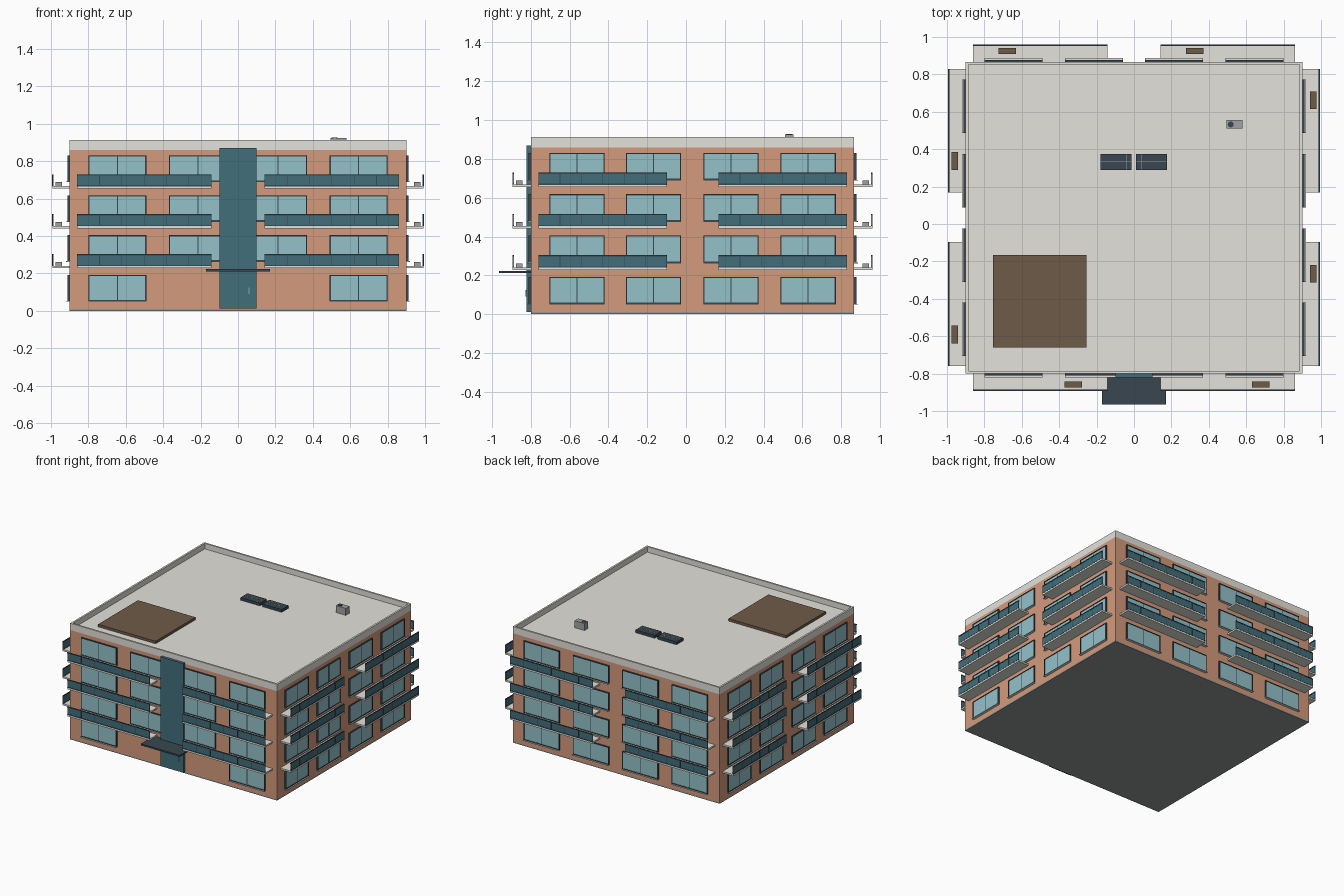
import bpy, bmesh, math
from mathutils import Matrix

if "Cube" in bpy.data.objects:
    bpy.data.objects.remove(bpy.data.objects["Cube"])

def mat(name, r, g, b):
    lin = [((c / 255 + 0.055) / 1.055) ** 2.4 for c in (r, g, b)]
    m = bpy.data.materials.new(name)
    m.diffuse_color = (*lin, 1)
    m.use_nodes = True
    m.node_tree.nodes["Principled BSDF"].inputs["Base Color"].default_value = m.diffuse_color
    return m

BRICK = mat("brick", 212, 155, 125)
CREAM = mat("cream render", 228, 226, 219)
GLASS = mat("pale glass", 148, 194, 202)
TEAL = mat("teal panel", 66, 110, 122)
DARK = mat("dark metal", 56, 70, 80)
BROWN = mat("brown deck", 110, 91, 72)
GREY = mat("grey metal", 160, 164, 166)
BASE = mat("footing grey", 146, 152, 150)

def boxes(name, material, items, M=Matrix()):
    """One object from boxes given as (x0, x1, y0, y1, z0, z1)."""
    bm = bmesh.new()
    for x0, x1, y0, y1, z0, z1 in items:
        T = Matrix.Translation(((x0 + x1) / 2, (y0 + y1) / 2, (z0 + z1) / 2))
        S = Matrix.Diagonal((x1 - x0, y1 - y0, z1 - z0, 1))
        bmesh.ops.create_cube(bm, size=1, matrix=M @ T @ S)
    me = bpy.data.meshes.new(name)
    bm.to_mesh(me)
    bm.free()
    me.materials.append(material)
    ob = bpy.data.objects.new(name, me)
    bpy.context.collection.objects.link(ob)
    return ob

X, Y0, Y1 = 0.90, -0.80, 0.867
CY = (Y0 + Y1) / 2
STEP = 0.213

# main block, footing, roof slab and parapet
boxes("footing", BASE, [(-X, X, Y0, Y1, 0, 0.01)])
boxes("brick_walls", BRICK, [(-X, X, Y0, Y1, 0.01, 0.86)])
boxes("roof_slab", CREAM, [(-X, X, Y0, Y1, 0.86, 0.87)])
t = 0.014
boxes("parapet", CREAM, [(-X, X, Y0, Y0 + t, 0.87, 0.913), (-X, X, Y1 - t, Y1, 0.87, 0.913),
                         (-X, -X + t, Y0 + t, Y1 - t, 0.87, 0.913), (X - t, X, Y0 + t, Y1 - t, 0.87, 0.913)])

def side(name, angle, dist, win_u, win_w, balconies, skip_ground=()):
    """One facade: local x runs to the viewer's right, local -y points outward."""
    M = Matrix.Translation((0, CY, 0)) @ Matrix.Rotation(angle, 4, 'Z') @ Matrix.Translation((0, -dist, 0))
    glass, frame, sill = [], [], []
    f = 0.006
    for k in range(4):
        z0, z1 = 0.053 + k * STEP, 0.192 + k * STEP
        for i, u in enumerate(win_u):
            if k == 0 and i in skip_ground:
                continue
            a, b = u - win_w / 2, u + win_w / 2
            glass.append((a + f, b - f, -0.008, 0.002, z0 + f, z1 - f))
            frame += [(a, a + f, -0.011, 0.002, z0, z1), (b - f, b, -0.011, 0.002, z0, z1),
                      (a + f, b - f, -0.011, 0.002, z0, z0 + f), (a + f, b - f, -0.011, 0.002, z1 - f, z1),
                      (u - 0.0025, u + 0.0025, -0.0095, 0.002, z0 + f, z1 - f)]
            sill.append((a, b, -0.02, 0.002, z0 - 0.004, z0))
    boxes(name + "_window_glass", GLASS, glass, M)
    boxes(name + "_window_frames", DARK, frame, M)
    boxes(name + "_window_sills", CREAM, sill, M)
    slab, panel, rail, post, pot, soil = [], [], [], [], [], []
    D = 0.093
    for k in range(3):
        z = 0.228 + k * STEP
        for a, b in balconies:
            slab.append((a, b, -D, 0.002, z, z + 0.013))
            panel.append((a + 0.002, b - 0.002, -D + 0.001, -D + 0.005, z + 0.016, z + 0.071))
            rail += [(a, b, -D - 0.001, -D + 0.007, z + 0.069, z + 0.076),
                     (a, b, -D - 0.001, -D + 0.006, z + 0.012, z + 0.018)]
            n = 6
            for j in range(1, n):
                p = a + (b - a) * j / n
                rail.append((p - 0.0015, p + 0.0015, -D - 0.0005, -D + 0.0065, z + 0.013, z + 0.07))
            post += [(a, a + 0.002, -D, -D + 0.006, z + 0.013, z + 0.07),
                     (b - 0.002, b, -D, -D + 0.006, z + 0.013, z + 0.07)]
            c = (a + b) / 2 + 0.245 * (b - a)
            pot.append((c - 0.047, c + 0.047, -0.075, -0.042, z + 0.013, z + 0.032))
            soil.append((c - 0.047, c + 0.047, -0.075, -0.042, z + 0.032, z + 0.034))
    boxes(name + "_balcony_slabs", CREAM, slab, M)
    boxes(name + "_balcony_panels", TEAL, panel, M)
    boxes(name + "_balcony_rails", DARK, rail, M)
    boxes(name + "_balcony_end_posts", GREY, post, M)
    boxes(name + "_planters", GREY, pot, M)
    boxes(name + "_planter_soil", BROWN, soil, M)

# four facades
H = CY - Y0
wide = [-0.645, -0.215, 0.215, 0.645]
long_bal = [(-0.86, -0.143), (0.143, 0.86)]
ys = [-0.562, -0.167, 0.232, 0.63]
ybal = [(-0.76, -0.097), (0.168, 0.83)]
side("front", 0, H, wide, 0.31, long_bal, (1, 2))
side("back", math.pi, H, wide, 0.31, long_bal)
side("right", math.pi / 2, X, [y - CY for y in ys], 0.285, [(a - CY, b - CY) for a, b in ybal])
side("left", -math.pi / 2, X, [CY - y for y in ys], 0.285, [(CY - b, CY - a) for a, b in ybal])

# entrance: stair tower panel, door handle, canopy
boxes("stair_tower", TEAL, [(-0.1, 0.1, Y0 - 0.021, Y0, 0.012, 0.87)])
boxes("door_handle", GREY, [(0.057, 0.061, Y0 - 0.026, Y0 - 0.018, 0.09, 0.125)])
boxes("entrance_canopy", DARK, [(-0.17, 0.17, -0.965, Y0, 0.211, 0.223)])

# roof terrace, solar panels, air unit
boxes("roof_terrace", BROWN, [(-0.755, -0.255, -0.66, -0.165, 0.87, 0.89)])
solar, lines = [], []
for a in (-0.18, 0.01):
    solar.append((a, a + 0.167, 0.29, 0.375, 0.87, 0.892))
    lines += [(a, a + 0.167, 0.331, 0.334, 0.89, 0.893)]
    lines.append((a + (0.137 if a < 0 else 0.03), a + (0.14 if a < 0 else 0.033), 0.29, 0.375, 0.89, 0.893))
boxes("solar_panels", DARK, solar)
boxes("solar_grid_lines", GREY, lines)
boxes("air_unit", GREY, [(0.495, 0.58, 0.51, 0.555, 0.87, 0.925)])
bm = bmesh.new()
bmesh.ops.create_cone(bm, cap_ends=True, segments=16, radius1=0.016, radius2=0.016, depth=0.006,
                      matrix=Matrix.Translation((0.517, 0.5325, 0.925)))
me = bpy.data.meshes.new("air_unit_fan")
bm.to_mesh(me)
bm.free()
me.materials.append(DARK)
bpy.context.collection.objects.link(bpy.data.objects.new("air_unit_fan", me))
